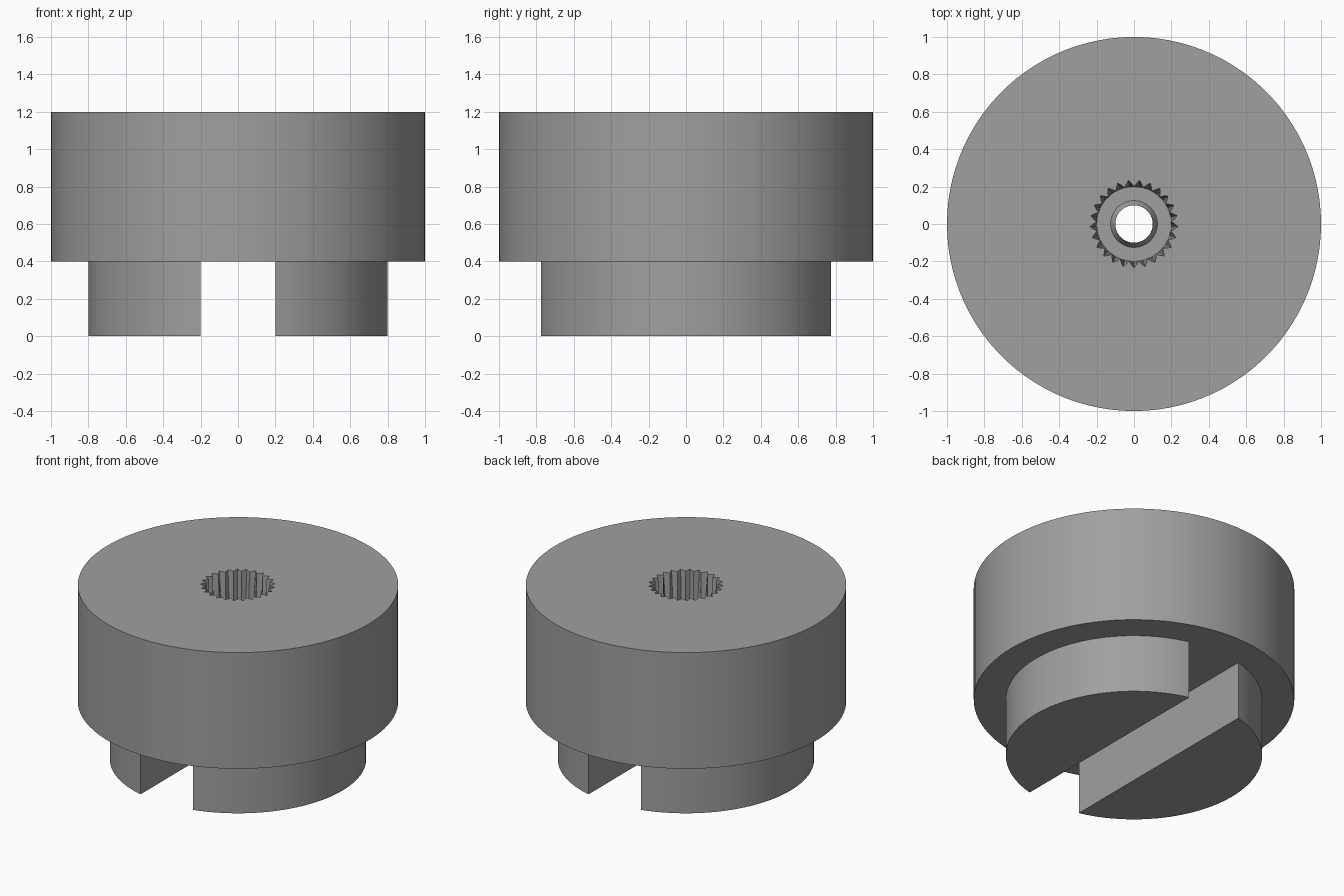
import bpy, bmesh, math

if "Cube" in bpy.data.objects:
    bpy.data.objects.remove(bpy.data.objects["Cube"])

TEETH = 25
SEG = TEETH * 4

grey = bpy.data.materials.new("mid_grey")
grey.diffuse_color = (0.35, 0.35, 0.35, 1)
grey.use_nodes = True
grey.node_tree.nodes["Principled BSDF"].inputs["Base Color"].default_value = grey.diffuse_color


def finish(bm, name):
    bmesh.ops.recalc_face_normals(bm, faces=bm.faces[:])
    mesh = bpy.data.meshes.new(name)
    bm.to_mesh(mesh)
    bm.free()
    mesh.materials.append(grey)
    ob = bpy.data.objects.new(name, mesh)
    bpy.context.collection.objects.link(ob)
    bpy.ops.object.select_all(action='DESELECT')
    bpy.context.view_layer.objects.active = ob
    ob.select_set(True)
    bpy.ops.object.shade_smooth_by_angle(angle=math.radians(25))
    return ob


def ring(bm, z, root, tip=None):
    """Circle of vertices; with a tip radius it becomes a toothed star."""
    tip = tip or root
    verts = []
    for i in range(SEG):
        blend = (1, 0.5, 0, 0.5)[i % 4]
        r = root + (tip - root) * blend
        a = -math.pi / 2 + 2 * math.pi * i / SEG
        verts.append(bm.verts.new((r * math.cos(a), r * math.sin(a), z)))
    return verts


# Hub: a closed loop of rings around the outside, toothed socket and bore
bm = bmesh.new()
rings = [
    ring(bm, 0.4, 0.10),           # bore at underside
    ring(bm, 0.4, 1.0),            # underside rim
    ring(bm, 1.2, 1.0),            # top rim
    ring(bm, 1.2, 0.20, 0.235),    # toothed socket mouth
    ring(bm, 0.9, 0.198, 0.20),    # socket floor
    ring(bm, 0.9, 0.125),          # foot of small collar
    ring(bm, 0.95, 0.10),          # collar top, back into the bore
]
for a, b in zip(rings, rings[1:] + rings[:1]):
    for i in range(SEG):
        j = (i + 1) % SEG
        bm.faces.new((a[i], a[j], b[j], b[i]))
finish(bm, "hub")

# Two drive lugs: circle segments either side of the slot
R, GAP, N = 0.8, 0.2, 48
half = math.acos(GAP / R)
for side, name in ((-1, "left_lug"), (1, "right_lug")):
    bm = bmesh.new()
    angles = [-half + 2 * half * i / N for i in range(N + 1)]
    low, high = ([bm.verts.new((side * R * math.cos(t), R * math.sin(t), z))
                  for t in angles] for z in (0, 0.4))
    bm.faces.new(low)
    for i in range(N + 1):
        j = (i + 1) % (N + 1)
        bm.faces.new((low[i], low[j], high[j], high[i]))
    finish(bm, name)
